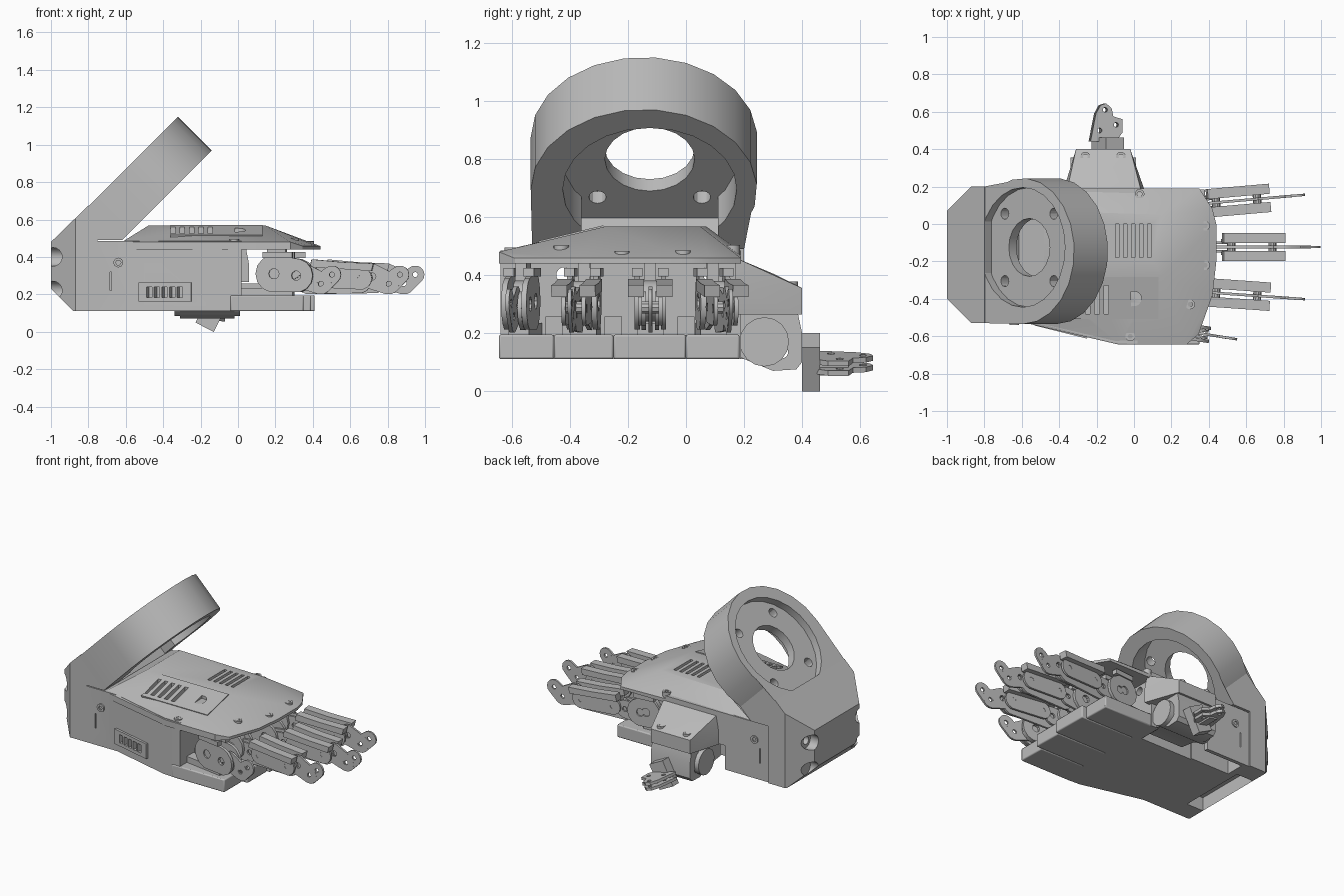
import bpy, bmesh, math
from mathutils import Matrix, Vector

if "Cube" in bpy.data.objects:
    bpy.data.objects.remove(bpy.data.objects["Cube"], do_unlink=True)

grey = bpy.data.materials.new("plain grey")
grey.use_nodes = True
grey.diffuse_color = (0.5, 0.5, 0.5, 1)
grey.node_tree.nodes["Principled BSDF"].inputs["Base Color"].default_value = (0.5, 0.5, 0.5, 1)


# ---- helpers ----
def finish(name, bm, mat=None):
    bmesh.ops.recalc_face_normals(bm, faces=bm.faces)
    if mat:
        bm.transform(mat)
    me = bpy.data.meshes.new(name)
    bm.to_mesh(me)
    bm.free()
    me.materials.append(grey)
    ob = bpy.data.objects.new(name, me)
    bpy.context.scene.collection.objects.link(ob)
    return ob


def place(axis, a, b, d):
    return {"x": (d, a, b), "y": (a, d, b), "z": (a, b, d)}[axis]


def prism(name, pts, axis, lo, hi, mat=None):
    bm = bmesh.new()
    ends = [[bm.verts.new(place(axis, a, b, d)) for a, b in pts] for d in (lo, hi)]
    bm.faces.new(ends[0])
    bm.faces.new(ends[1][::-1])
    for i in range(len(pts)):
        j = (i + 1) % len(pts)
        bm.faces.new((ends[0][i], ends[1][i], ends[1][j], ends[0][j]))
    return finish(name, bm, mat)


def hull(name, pts, mat=None):
    bm = bmesh.new()
    for p in pts:
        bm.verts.new(p)
    res = bmesh.ops.convex_hull(bm, input=bm.verts)
    bmesh.ops.delete(bm, geom=[v for v in res["geom_interior"] if isinstance(v, bmesh.types.BMVert)], context="VERTS")
    bmesh.ops.dissolve_limit(bm, angle_limit=0.02, verts=bm.verts, edges=bm.edges)
    return finish(name, bm, mat)


def circle(a, b, r, n=16):
    return [(a + r * math.cos(2 * math.pi * i / n), b + r * math.sin(2 * math.pi * i / n)) for i in range(n)]


def cyl(name, axis, a, b, r, lo, hi, mat=None, n=16):
    return prism(name, circle(a, b, r, n), axis, lo, hi, mat)


def box(name, x0, x1, y0, y1, z0, z1, mat=None):
    return prism(name, [(x0, y0), (x1, y0), (x1, y1), (x0, y1)], "z", z0, z1, mat)


def cut(targets, cutters):
    for t in targets:
        bpy.context.view_layer.objects.active = t
        for c in cutters:
            m = t.modifiers.new("cut", "BOOLEAN")
            m.operation, m.solver, m.object = "DIFFERENCE", "EXACT", c
            bpy.ops.object.modifier_apply(modifier=m.name)
    for c in cutters:
        bpy.data.objects.remove(c, do_unlink=True)


def bevel(ob, width):
    m = ob.modifiers.new("bevel", "BEVEL")
    m.width, m.segments, m.limit_method = width, 2, "ANGLE"


def bone(name, lobes, y, thick, mat):
    """Flat link plate wrapped around round lobes given as x, z, radius, with a hole in each lobe."""
    pts = [(a, d, b) for x, z, r in lobes for a, b in circle(x, z, r, 14) for d in (y - thick / 2, y + thick / 2)]
    ob = hull(name, pts, mat)
    cut([ob], [cyl("hole", "y", x, z, r * 0.28, y - 0.1, y + 0.1, mat, 10) for x, z, r in lobes])


# ---- wrist bracket: tilted ring on a chamfered block ----
tilt = Matrix.Translation((-0.505, -0.145, 0.785)) @ Matrix.Rotation(-math.pi / 4, 4, "Y")
R, T = 0.39, 0.1275
arc = [(R * math.cos(math.radians(a)), R * math.sin(math.radians(a))) for a in range(-90, 119, 16)]
ring = prism("wrist_ring", arc + [(-0.18, 0.345), (-0.29, 0.345), (-0.29, -0.385)], "z", -T, T, tilt)
hy, web = 0.02, 0.02
drills = [cyl("drill", "z", 0, hy, 0.32, T - 0.05, 0.3, tilt, 24),
          cyl("drill", "z", 0, hy, 0.3, -0.4, web, tilt, 24),
          box("drill", -0.4, 0, hy - 0.235, hy + 0.235, -0.4, web, tilt),
          cyl("drill", "z", 0, hy, 0.155, -0.4, 0.4, tilt, 20)]
drills += [cyl("drill", "z", 0.185 * i, hy + 0.18 * j, 0.03, -0.4, 0.4, tilt, 12) for i in (-1, 1) for j in (-1, 1)]
cut([ring], drills)

block = prism("wrist_block", [(-1, 0.23), (-1, 0.48), (-0.8, 0.675), (-0.615, 0.49), (-0.75, 0.49),
                              (-0.75, 0.11), (-0.88, 0.11)], "y", -0.53, 0.2)
corners = [prism("corner", [(-1.1, y), (-1.1, y + s * 0.23), (-0.87, y + s * 0.23)], "z", 0, 1)
           for y, s in ((-0.3, -1), (-0.03, 1))]
sockets = [cyl("socket", "x", y, z, 0.05, -1.1, -0.94) for y in (-0.41, 0.08) for z in (0.22, 0.4)]
cut([block], corners + sockets + [box("underside_notch", -0.88, -0.755, -0.4, 0.07, 0, 0.2)])

# ---- palm casing ----
body = prism("palm_body", [(-0.75, -0.53), (-0.52, -0.53), (-0.1, -0.635), (0.02, -0.64), (0.02, 0.19),
                           (-0.75, 0.19)], "z", 0.11, 0.485)
cut([body], [box("cavity", -0.71, -0.02, 0.04, 0.165, 0, 0.4),
             box("thumb_opening", -0.42, -0.02, 0.03, 0.4, 0, 0.27)])
cut([block, body], [cyl("bolt_hole", "x", y, 0.4, 0.027, -1.2, 0.2) for y in (-0.42, 0.075)])

rim = [(-0.62, -0.52), (-0.5, -0.535), (-0.08, -0.645), (0.28, -0.645), (0.345, -0.59), (0.42, -0.38),
       (0.44, -0.2), (0.44, 0), (0.42, 0.08), (0.35, 0.19), (-0.62, 0.19)]
top = [(-0.48, -0.29), (0.15, -0.28), (0.15, 0.05), (-0.48, 0.07)]
cover = hull("palm_cover", [(x, y, 0.44) for x, y in rim]
             + [(x, y, 0.48 if x < 0.33 else 0.458) for x, y in rim] + [(x, y, 0.567) for x, y in top])
slope = Matrix.Translation((-0.11, -0.39, 0.541)) @ Matrix.Rotation(math.radians(13.5), 4, "X")
hatch = box("cover_hatch", -0.25, 0.24, -0.12, 0.11, -0.02, 0.005, slope)
slots = []
for i in range(5):
    slots.append(box("slot", -0.1 + i * 0.043, -0.08 + i * 0.043, -0.18, 0.0, 0.52, 0.7))
    slots.append(box("slot", -0.36 + i * 0.05, -0.335 + i * 0.05, -0.48, -0.33, 0.49, 0.7))
grip = [(-0.015, -0.44)] + [(a, b) for a, b in circle(0, -0.4, 0.04) if a > 0] + [(-0.015, -0.36)]
slots.append(prism("thumb_grip", sorted(grip, key=lambda p: math.atan2(p[1] + 0.4, p[0])), "z", 0.534, 0.7))
cut([cover, hatch], slots)

# side vent panel
side = Matrix.Translation((-0.39, -0.57, 0.212)) @ Matrix.Rotation(math.radians(-14), 4, "Z")
panel = box("side_vent_panel", -0.145, 0.145, -0.008, 0.03, -0.05, 0.05, side)
cut([panel, body], [box("slot", -0.1 + i * 0.042, -0.07 + i * 0.042, -0.1, 0.05, -0.028, 0.028, side) for i in range(5)])
cut([body], [box("slit", -0.685, -0.677, -0.6, -0.5, 0.22, 0.32), box("slit", -0.685, -0.677, 0.17, 0.3, 0.22, 0.32)])


# ---- screws ----
def screw(axis, a, b, lo, hi):
    ob = cyl("screw", axis, a, b, 0.026, lo, hi)
    mid = hi if axis == "z" or hi > 0.1 else lo
    cut([ob], [cyl("socket", axis, a, b, 0.014, mid - 0.02, mid + 0.02, None, 6)])


for x, y, z in ((0.03, 0.16, 0.503), (0.38, -0.01, 0.484), (0.38, -0.22, 0.482), (0.3, -0.43, 0.502),
                (-0.02, -0.6, 0.495), (-0.26, 0.36, 0.378), (-0.07, 0.36, 0.378)):
    screw("z", x, y, z - 0.04, z)
screw("y", -0.64, 0.37, -0.54, -0.5)
screw("y", -0.64, 0.37, 0.17, 0.197)

# ---- palm pads and dividers between the fingers ----
edges = [-0.645, -0.455, -0.25, 0.0, 0.185]
for i, end in enumerate((0.35, 0.39, 0.41, 0.38)):
    pad = box("palm_pad", -0.04, end, edges[i] + 0.0005, edges[i + 1] - 0.0005, 0.11, 0.195)
    bevel(pad, 0.007)
for y in edges[1:-1]:
    box("finger_divider", 0.0, 0.22, y - 0.03, y + 0.03, 0.19, 0.258)


# ---- fingers ----
def finger(y, shift, angle, little=False):
    m = Matrix.Translation((0.1, y, 0)) @ Matrix.Rotation(math.radians(angle), 4, "Z") @ Matrix.Translation((-0.1 + shift, 0, 0))
    half = 0.035 if little else 0.045
    # knuckle with its servo drum and mounts
    for s in (-1, 1):
        bone("knuckle_plate", [(0.2 - shift, 0.31, 0.1), (0.32, 0.3, 0.09)], s * half, 0.018, m)
        bone("knuckle_link", [(0.32, 0.27, 0.06), (0.34 if little else 0.44, 0.285, 0.06)], s * half * 0.5, 0.014, m)
        box("knuckle_rail", 0.14 - shift, 0.3 if little else 0.36, s * half - 0.018, s * half + 0.018, 0.395, 0.425, m)
    cyl("knuckle_drum", "y", 0.21 - shift, 0.31, 0.07, -half, half, m)
    box("knuckle_foot", 0.0 - shift, 0.3, -half, half, 0.19, 0.235, m)
    box("knuckle_hanger", 0.16 - shift, 0.26, -0.02, 0.02, 0.38, 0.45, m)
    # middle link with guard bars
    back = 0.44 if little else 0
    if not little:
        bone("middle_plate", [(0.46, 0.27, 0.07), (0.56, 0.3, 0.06), (0.73, 0.27, 0.065)], 0, 0.014, m)
        for s in (-1, 1):
            inner, outer = sorted((s * 0.022, s * 0.076))
            prism("guard_bar", [(0.47, 0.345), (0.64, 0.335), (0.8, 0.325), (0.81, 0.365), (0.64, 0.372), (0.48, 0.387)],
                  "y", inner, outer, m)
            bone("guard_plate", [(0.52, 0.29, 0.055), (0.74, 0.285, 0.06)], s * 0.035, 0.014, m)
        for x in (0.52, 0.74):
            cyl("joint_pin", "y", x, 0.288, 0.022, -0.04, 0.04, m, 10)
    # finger tip
    bone("tip_plate", [(0.8 - back, 0.295, 0.068), (0.885 - back, 0.26, 0.06)], 0, 0.014, m)
    bone("tip_end", [(0.89 - back, 0.255, 0.055), (0.948 - back, 0.305, 0.049)], 0, 0.013, m)


finger(0.085, -0.08, 5)
finger(-0.123, 0.0, 0)
finger(-0.345, -0.08, -4)
finger(-0.545, 0.0, -9, True)

# ---- thumb ----
low, high = [(-0.38, 0.17), (0.06, 0.17), (-0.02, 0.4), (-0.31, 0.4)], [(-0.36, 0.17), (0.04, 0.17)]
hull("thumb_mount", [(x, y, 0.265) for x, y in low] + [(x, y, 0.355) for x, y in low]
     + [(x, y, 0.46) for x, y in high] + [(x, 0.3, 0.405) for x in (-0.24, -0.09)])
base = prism("thumb_base", [(0.08, 0.27), (0.385, 0.27), (0.4, 0.2), (0.4, 0.1), (0.38, 0.075), (0.3, 0.07),
                            (0.19, 0.115), (0.08, 0.13)], "x", -0.31, -0.02)
cut([base], [cyl("hole", "x", 0.33, 0.135, 0.022, -0.5, 0.2)])
cyl("thumb_pivot", "x", 0.27, 0.17, 0.085, -0.34, 0.01)

lean = Matrix.Translation((-0.14, 0, 0.1)) @ Matrix.Rotation(math.radians(27), 4, "Y")
box("thumb_plate", -0.055, 0.055, 0.4, 0.462, -0.085, 0.085, lean)
flat = Matrix.Translation((-0.15, 0, 0.095)) @ Matrix.Rotation(math.radians(12), 4, "Y")
outline = [(-0.09, 0.44), (-0.06, 0.59), (-0.035, 0.635), (-0.005, 0.645), (0.025, 0.62), (0.035, 0.575),
           (0.085, 0.56), (0.085, 0.49), (0.05, 0.44)]
for z in (-0.016, 0.018):
    blade = prism("thumb_blade", outline, "z", z - 0.009, z + 0.009, flat)
    cut([blade], [cyl("hole", "z", a, b, 0.013, -0.1, 0.1, flat, 10)
                  for a, b in ((-0.01, 0.61), (0.05, 0.53), (-0.04, 0.5))])
box("thumb_spacer", -0.03, 0.03, 0.44, 0.56, -0.035, 0.02, flat)

# ---- shading ----
for ob in bpy.context.scene.objects:
    if ob.type == "MESH" and ob.data.materials and ob.data.materials[0] == grey:
        ob.select_set(True)
        bpy.context.view_layer.objects.active = ob
bpy.ops.object.shade_smooth_by_angle(angle=math.radians(30))
